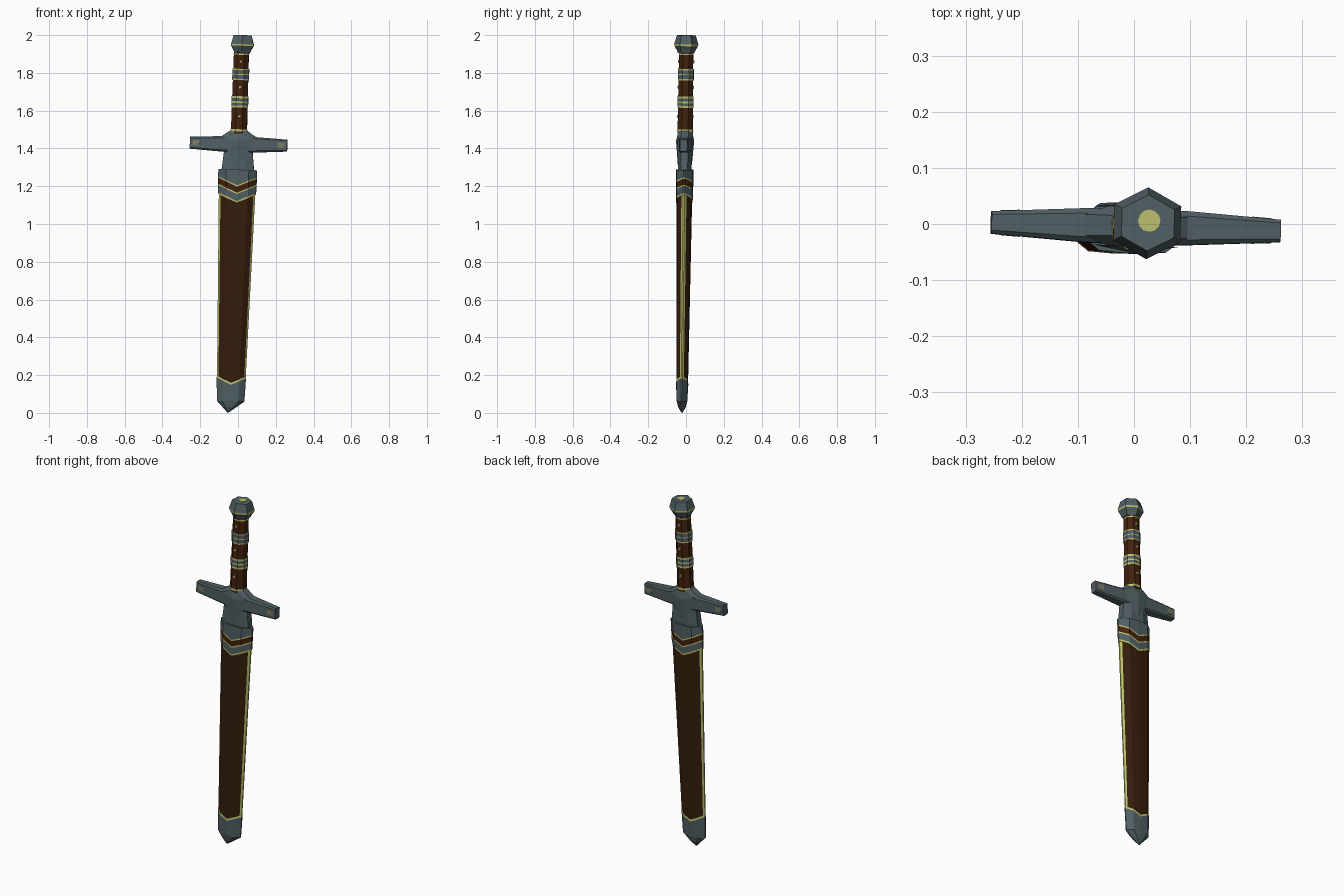
import bpy, bmesh, math
from mathutils import Matrix, Vector

if "Cube" in bpy.data.objects:
    bpy.data.objects.remove(bpy.data.objects["Cube"])


def material(name, rgb):
    m = bpy.data.materials.new(name)
    m.diffuse_color = (*rgb, 1)
    m.use_nodes = True
    m.node_tree.nodes["Principled BSDF"].inputs["Base Color"].default_value = m.diffuse_color
    return m


MATS = [material("slate_steel", (0.082, 0.115, 0.127)),
        material("dark_leather", (0.036, 0.0125, 0.0035)),
        material("red_brown_leather", (0.056, 0.016, 0.004)),
        material("pale_gold", (0.50, 0.53, 0.15)),
        material("worn_steel", (0.19, 0.20, 0.12))]
STEEL, LEATHER, RED, GOLD, WORN = range(5)

# The whole sword leans slightly
LEAN = (Matrix.Translation((-0.041, -0.022, 0)) @ Matrix.Rotation(0.031, 4, 'Y')
        @ Matrix.Rotation(-0.012, 4, 'X') @ Matrix.Rotation(-0.03, 4, 'Z'))


def finish(bm, name):
    bmesh.ops.recalc_face_normals(bm, faces=bm.faces)
    bm.transform(LEAN)
    me = bpy.data.meshes.new(name)
    bm.to_mesh(me)
    bm.free()
    for m in MATS:
        me.materials.append(m)
    ob = bpy.data.objects.new(name, me)
    bpy.context.collection.objects.link(ob)
    return ob


def loft(name, rings, mats, rule=None):
    """Skin closed rings; mats[i] colours the strip after ring i."""
    bm = bmesh.new()
    vs = [[bm.verts.new(p) for p in r] for r in rings]
    n = len(rings[0])
    for i in range(len(vs) - 1):
        for j in range(n):
            k = (j + 1) % n
            f = bm.faces.new((vs[i][j], vs[i][k], vs[i + 1][k], vs[i + 1][j]))
            f.material_index = rule(i, j, mats[i]) if rule else mats[i]
    for r, m in ((vs[0], mats[0]), (vs[-1], mats[-1])):
        bm.faces.new(r).material_index = m
    return finish(bm, name)


def ngon(z, r, n, sx=1.0, turn=0.0):
    return [(r * sx * math.cos(turn + math.tau * k / n),
             r * math.sin(turn + math.tau * k / n), z) for k in range(n)]


# Scabbard cross-section: narrow edge, bevelled gold border, crowned faces
def section(z, chevron, w, t, dx=0.0):
    q = [(w, .1 * t), (w - .1 * w, .34 * t), (.58 * w, .92 * t), (0, t)]
    q += [(-x, y) for x, y in q[2::-1]]
    q += [(x, -y) for x, y in q[::-1]]
    return [(x + dx, y, z - chevron * (1 - abs(x) / w)) for x, y in q]


def gold_edges(i, j, m):
    return GOLD if m == LEATHER and j in (0, 5, 6, 7, 12, 13) else m


# Throat collar with chevron bands
levels = [(1.288, 0, .103, .046), (1.250, .045, .103, .046), (1.243, .045, .103, .046),
          (1.211, .045, .102, .045), (1.204, .045, .102, .045),
          (1.167, .045, .101, .044), (1.157, .045, .100, .043), (1.154, .045, .09, .038)]
loft("scabbard_throat", [section(*l) for l in levels],
     [STEEL, GOLD, RED, GOLD, STEEL, GOLD, GOLD])

# Scabbard body and pointed tip cap
levels = [(1.18, .045, .097, .041), (.19, .035, .076, .031)]
loft("scabbard_body", [section(*l) for l in levels], [LEATHER], gold_edges)
levels = [(.195, .035, .0765, .0315), (.184, .035, .0775, .0325), (.062, 0, .073, .028),
          (.03, 0, .036, .02, -.006), (.002, 0, .004, .004, -.012)]
loft("scabbard_tip", [section(*l) for l in levels], [GOLD, STEEL, STEEL, STEEL])


# Guard centre block
def block(z, w, t):
    q = [(w, .5 * t), (.45 * w, t), (-.45 * w, t), (-w, .5 * t)]
    q += [(x, -y) for x, y in q[::-1]]
    return [(x, y, z) for x, y in q]


loft("guard_block", [block(*b) for b in ((1.498, .04, .036), (1.46, .096, .038),
                                         (1.38, .076, .036), (1.275, .087, .035))], [STEEL] * 3)


# Guard arms
def arm_ring(x, y, lo, hi):
    c = .3 * y
    return [(x, y, lo + c), (x, y, hi - c), (x, y - c, hi), (x, c - y, hi),
            (x, -y, hi - c), (x, -y, lo + c), (x, c - y, lo), (x, y - c, lo)]


for s, side in ((-1, "left"), (1, "right")):
    loft("guard_arm_" + side, [arm_ring(s * .03, .032, 1.378, 1.466),
                               arm_ring(s * .095, .03, 1.382, 1.463),
                               arm_ring(s * .258, .02, 1.392, 1.455)], [STEEL] * 2)

# Raised shield facets, worn patches and grip studs on both faces
SHIELD = [(-.03, 1.485, .037), (.03, 1.485, .037), (.078, 1.455, .034),
          (.055, 1.385, .035), (0, 1.31, .037), (-.055, 1.385, .035), (-.078, 1.455, .034)]
for s, side in ((-1, "front"), (1, "back")):
    bm = bmesh.new()
    rim = [bm.verts.new((x, s * y, z)) for x, z, y in SHIELD]
    mid = bm.verts.new((0, s * .048, 1.44))
    for a, b in zip(rim, rim[1:] + rim[:1]):
        bm.faces.new((a, b, mid))
    bm.faces.new(rim)
    finish(bm, "guard_shield_" + side)

    for k in (-1, 1):
        bm = bmesh.new()
        bmesh.ops.create_cube(bm, size=1, matrix=Matrix.Translation((k * .225, s * .0205, 1.425))
                              @ Matrix.Rotation(-s * k * .06, 4, 'Z')
                              @ Matrix.Diagonal((.035, .005, .028, 1)))
        for f in bm.faces:
            f.material_index = WORN
        finish(bm, "worn_patch_%s_%s" % (side, "right" if k > 0 else "left"))

    for i, z in enumerate((1.57, 1.725, 1.86)):
        bm = bmesh.new()
        bmesh.ops.create_cone(bm, cap_ends=True, segments=6, radius1=.009, radius2=.007,
                              depth=.008, matrix=Matrix.Translation((0, s * .0395, z))
                              @ Matrix.Rotation(-s * math.pi / 2, 4, 'X'))
        for f in bm.faces:
            f.material_index = GOLD
        finish(bm, "grip_stud_%s_%d" % (side, i))

# Grip and its ring bands
T = math.pi / 8
R = 1.06


def grip_ring(z, r):
    return ngon(z, r * R, 8, 1.06, T)


loft("grip", [grip_ring(1.48, .041), grip_ring(1.92, .038)], [RED])
loft("grip_collar", [grip_ring(1.49, .043), grip_ring(1.502, .0425)], [GOLD])
loft("grip_top_line", [grip_ring(1.896, .039), grip_ring(1.903, .039)], [GOLD])
BANDS = {"lower": (1.617, (0, .011, .024, .033, .049, .060)),
         "upper": (1.762, (0, .007, .028, .033, .054, .060))}
for name, (z, cuts) in BANDS.items():
    loft("grip_band_" + name, [grip_ring(z + c, .0425) for c in cuts],
         [GOLD, STEEL, GOLD, STEEL, GOLD])

# Hexagonal pommel with gold rim and cap stud
H = math.pi / 6
prof = [(1.906, .043), (1.925, .052), (1.944, .063), (1.953, .064), (2.0, .050)]
loft("pommel", [[(x + .004, y, z) for x, y, z in ngon(z, r, 6, 1.08, H)] for z, r in prof],
     [STEEL, STEEL, GOLD, STEEL])
loft("pommel_stud", [[(x + .006, y + .004, z) for x, y, z in ngon(z, .02, 12)]
                     for z in (1.997, 2.002)], [GOLD])
